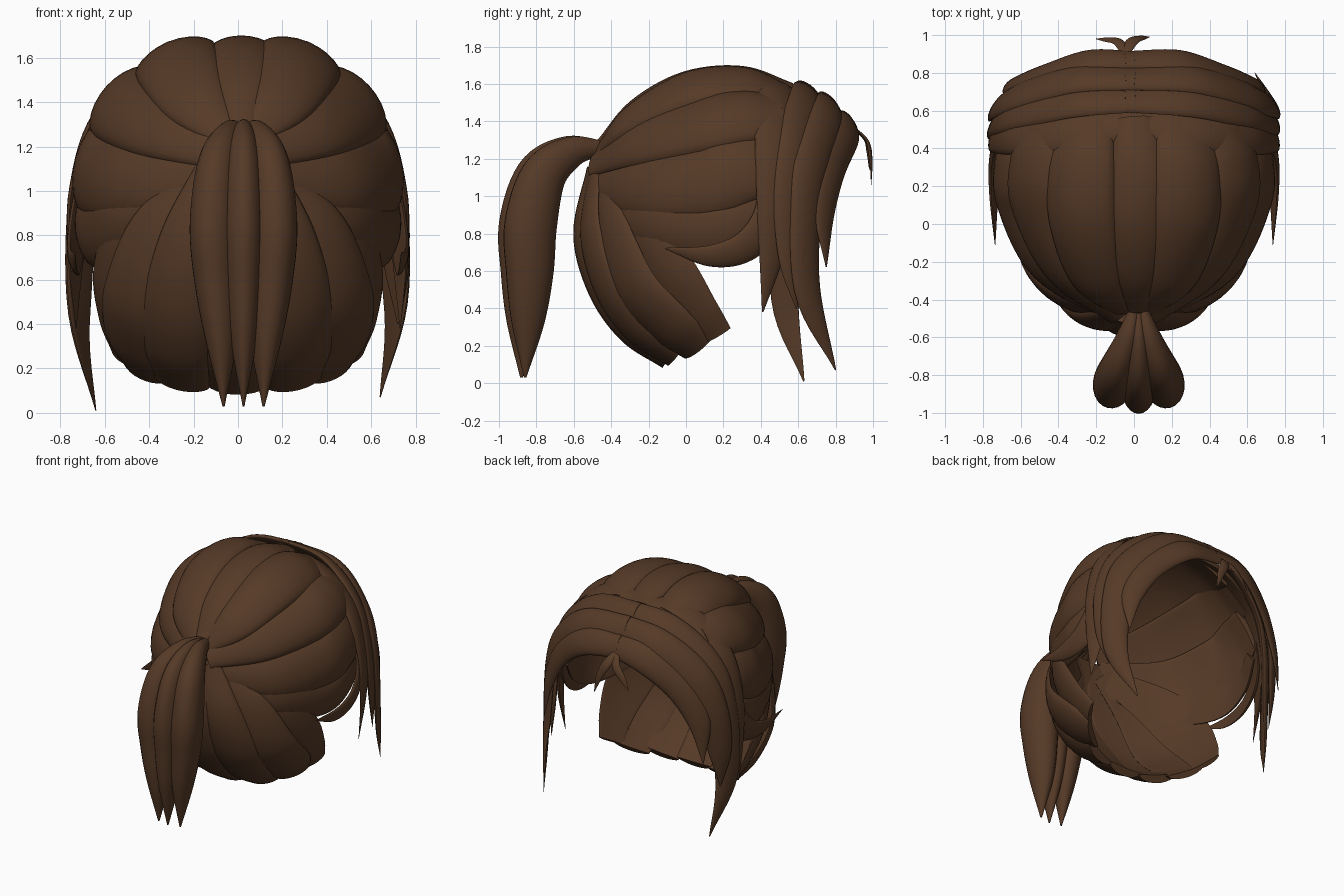
import bpy, bmesh, math
from mathutils import Vector

if "Cube" in bpy.data.objects:
    bpy.data.objects.remove(bpy.data.objects["Cube"])

mat = bpy.data.materials.new("brown_hair")
mat.diffuse_color = (0.092, 0.042, 0.02, 1)
mat.use_nodes = True
mat.node_tree.nodes["Principled BSDF"].inputs["Base Color"].default_value = mat.diffuse_color
HEAD = Vector((0, 0.15, 0.9))


def spline(pts, steps=7):
    """Catmull-Rom through (x, y, z, half_width) points."""
    P = [Vector(p) for p in pts]
    P = [2 * P[0] - P[1]] + P + [2 * P[-1] - P[-2]]
    out = []
    for i in range(1, len(P) - 2):
        a, b, c, d = P[i - 1:i + 3]
        for k in range(steps):
            t = k / steps
            out.append(0.5 * (2 * b + (c - a) * t + (2 * a - 5 * b + 4 * c - d) * t * t
                              + (3 * b - a - 3 * c + d) * t ** 3))
    return out + [P[-2]]


def lock(name, path, widths, bulge=0.33, inner=0.25, wrap=0.75, centre=HEAD, n=12):
    """Sweep a lens-shaped section along a path, facing away from centre."""
    S = spline([(*p, w) for p, w in zip(path, widths)])
    bm = bmesh.new()
    rings = []
    for i, q in enumerate(S):
        p, w = q.to_3d(), max(q[3], 0.004)
        tan = (S[min(i + 1, len(S) - 1)].to_3d() - S[max(i - 1, 0)].to_3d()).normalized()
        nor = p - centre
        nor = (nor - tan * nor.dot(tan)).normalized()
        side = tan.cross(nor)
        ring = []
        for k in range(2 * n):
            a = math.pi * k / n
            u, v = math.cos(a) * w, math.sin(a) * w * bulge
            if v < 0:
                v *= inner
            if wrap:
                v -= u * u / (2 * wrap)
            ring.append(bm.verts.new(p + side * u + nor * v))
        rings.append(ring)
    for r, s in zip(rings, rings[1:]):
        for k in range(2 * n):
            j = (k + 1) % (2 * n)
            bm.faces.new((r[k], r[j], s[j], s[k]))
    bm.faces.new(rings[0])
    bm.faces.new(rings[-1])
    bmesh.ops.recalc_face_normals(bm, faces=bm.faces)
    me = bpy.data.meshes.new(name)
    bm.to_mesh(me)
    bm.free()
    me.materials.append(mat)
    ob = bpy.data.objects.new(name, me)
    bpy.context.collection.objects.link(ob)
    bpy.context.view_layer.objects.active = ob
    ob.select_set(True)
    bpy.ops.object.shade_smooth_by_angle(angle=math.radians(45))
    ob.select_set(False)


def pair(name, path, widths, **kw):
    for s, tag in ((1, "right"), (-1, "left")):
        lock(f"{name}_{tag}", [(x * s, y, z) for x, y, z in path], widths, **kw)


# crown locks running forward from the knot
lock("crown_middle", [(.02, -.46, 1.29), (.02, -.27, 1.48), (.02, 0, 1.62), (.02, .3, 1.65), (.0, .56, 1.57)],
     [.05, .12, .145, .14, .11], bulge=.33)
pair("crown_side", [(.05, -.46, 1.25), (.2, -.3, 1.42), (.28, 0, 1.58), (.29, .3, 1.61), (.26, .53, 1.53)],
     [.07, .15, .19, .19, .16])
pair("temple_upper", [(.08, -.49, 1.18), (.37, -.25, 1.3), (.53, .1, 1.4), (.54, .32, 1.44), (.49, .5, 1.43)],
     [.09, .16, .19, .18, .16])
pair("temple_middle", [(.1, -.5, 1.08), (.49, -.25, 1.05), (.66, .1, 1.09), (.67, .3, 1.16), (.62, .48, 1.2)],
     [.09, .16, .2, .2, .17], bulge=.28)
pair("temple_lower", [(.11, -.49, 1.02), (.5, -.25, .88), (.67, .1, .8), (.69, .33, .86), (.65, .48, 1.0)],
     [.08, .14, .15, .13, .09], bulge=.28)

# nape locks fanning down to the blunt hem
lock("nape_middle", [(0, -.49, 1.15), (0, -.55, .8), (0, -.47, .5), (0, -.31, .27), (0, -.1, .12)],
     [.12, .16, .17, .17, .14])
pair("nape_inner", [(.08, -.49, 1.12), (.2, -.51, .8), (.27, -.42, .5), (.28, -.26, .28), (.26, -.06, .14)],
     [.1, .15, .17, .17, .14])
pair("nape_outer", [(.12, -.47, 1.08), (.36, -.4, .8), (.46, -.28, .5), (.47, -.09, .3), (.42, .06, .18)],
     [.09, .16, .19, .18, .13], bulge=.28)
pair("nape_side", [(.15, -.46, 1.05), (.46, -.26, .82), (.56, -.09, .58), (.56, .06, .38), (.52, .16, .25)],
     [.08, .17, .17, .13, .1], bulge=.25)

# ponytail: three thick strands
for name, side, w, dy in (("left", -1, 1, .01), ("middle", 0, .85, -.01), ("right", 1, 1, .01)):
    spread = [.02, .06, .11, .13, .12, .1, .09]
    yz = [(-.46, 1.26), (-.62, 1.235), (-.77, 1.11), (-.84, .85), (-.845, .6), (-.855, .33), (-.87, .03)]
    hw = [.03, .065, .095, .11, .1, .07, .005]
    lock("ponytail_" + name, [(.025 + side * d, y + dy, z) for d, (y, z) in zip(spread, yz)],
         [h * w for h in hw], bulge=1.3 if side else 1.6, inner=1, wrap=0, centre=Vector((.025, -.4, .6)))

# fringe: layered strands swept from the parting to both sides
FACE = Vector((0, .03, .9))
pair("fringe_back", [(-.02, .54, 1.57), (.33, .5, 1.54), (.6, .49, 1.32), (.71, .48, 1.0), (.73, .46, .7), (.73, .41, .38)],
     [.09, .13, .13, .11, .075, .004], bulge=.33)
for s, tag in ((1, "right"), (-1, "left")):
    second = [(.715, .57, .65), (.72, .59, .4)] if s > 0 else [(.715, .53, .45), (.64, .63, .01)]
    third = [(.71, .65, .5), (.64, .8, .07)] if s > 0 else [(.715, .61, .68), (.71, .6, .4)]
    rows = {
        "second": [(-.02, .66, 1.555), (.3, .65, 1.51), (.57, .6, 1.3), (.69, .56, 1.0)] + second,
        "third": [(-.02, .77, 1.49), (.3, .77, 1.44), (.55, .7, 1.25), (.675, .65, 1.0)] + third,
        "front": [(-.02, .87, 1.39), (.25, .865, 1.35), (.49, .79, 1.17), (.63, .74, .92), (.67, .75, .62)],
    }
    for row, path in rows.items():
        hw = [.09, .11, .12, .11, .085, .004] if len(path) == 6 else [.08, .1, .1, .08, .004]
        lock(f"fringe_{row}_{tag}", [(x * s if i else -.02 - .03 * s, y, z) for i, (x, y, z) in enumerate(path)],
             hw, bulge=.38, inner=.4, centre=FACE)

# strand curling back over each ear
pair("ear_strand", [(.68, .47, 1.1), (.715, .44, .88), (.735, .32, .73), (.74, .13, .68), (.735, -.11, .72)],
     [.08, .09, .085, .06, .004])

# small wisps below the parting
lock("wisp_right", [(-.05, .89, 1.37), (-.01, .965, 1.29), (.04, .985, 1.19), (.08, .99, 1.06)],
     [.02, .035, .028, .003], bulge=.4)
lock("wisp_left", [(-.04, .89, 1.37), (-.08, .96, 1.29), (-.14, .975, 1.22), (-.2, .98, 1.14)],
     [.02, .03, .025, .003], bulge=.4)
